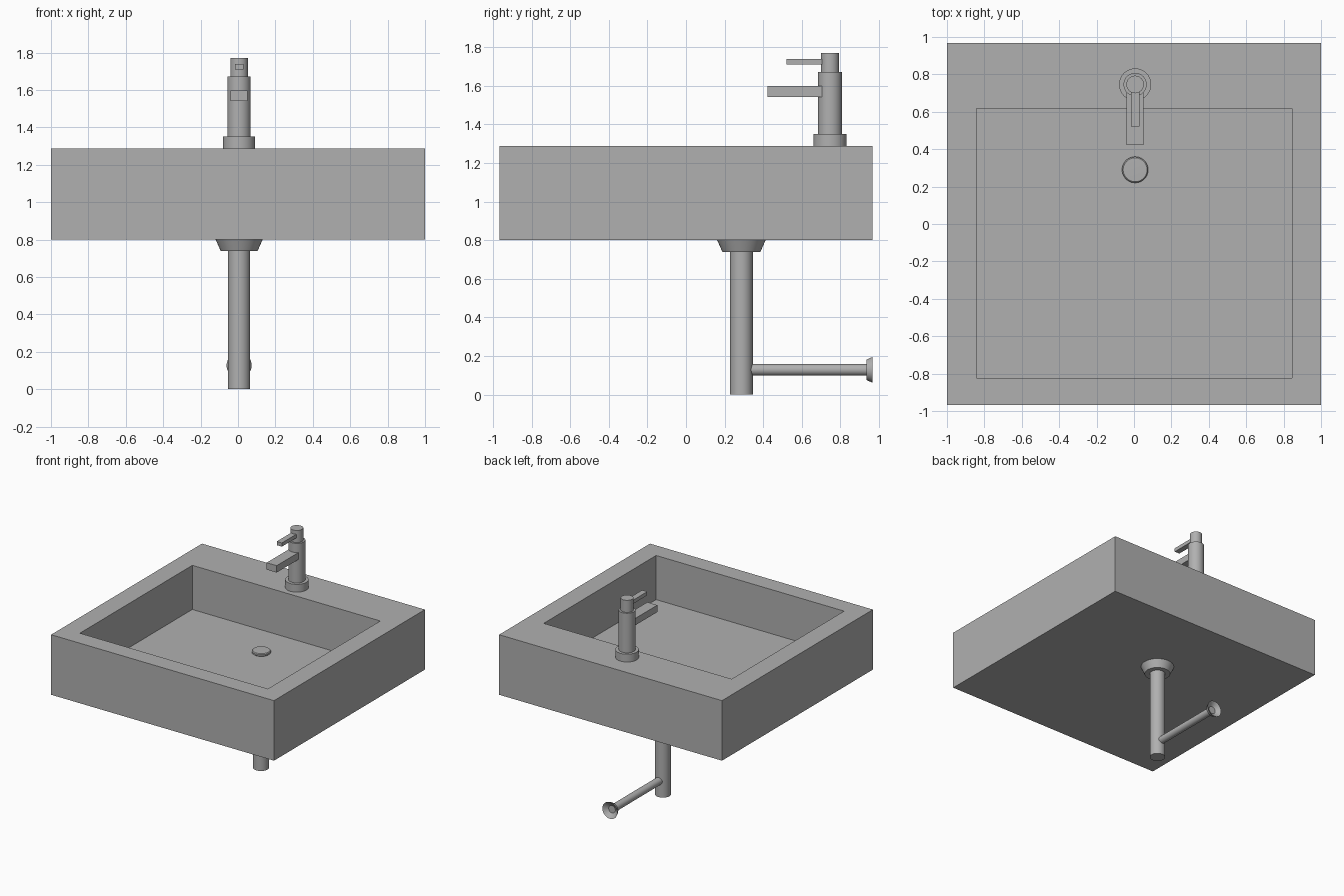
import bpy, bmesh, math
from mathutils import Matrix

if "Cube" in bpy.data.objects:
    bpy.data.objects.remove(bpy.data.objects["Cube"])

CX = 0.006      # shared centre of the plumbing
TAP_Y, DRAIN_Y = 0.746, 0.287

grey = bpy.data.materials.new("dark_grey")
grey.diffuse_color = (0.435, 0.435, 0.435, 1)
grey.use_nodes = True
grey.node_tree.nodes["Principled BSDF"].inputs["Base Color"].default_value = grey.diffuse_color


def finish(name, bm, smooth=False):
    bmesh.ops.recalc_face_normals(bm, faces=bm.faces[:])
    mesh = bpy.data.meshes.new(name)
    bm.to_mesh(mesh)
    bm.free()
    mesh.materials.append(grey)
    ob = bpy.data.objects.new(name, mesh)
    bpy.context.collection.objects.link(ob)
    if smooth:
        bpy.ops.object.select_all(action='DESELECT')
        ob.select_set(True)
        bpy.context.view_layer.objects.active = ob
        bpy.ops.object.shade_smooth_by_angle(angle=math.radians(30))
    return ob


def box(name, x0, x1, y0, y1, z0, z1):
    bm = bmesh.new()
    bmesh.ops.create_cube(bm, size=1)
    bmesh.ops.scale(bm, vec=(x1 - x0, y1 - y0, z1 - z0), verts=bm.verts)
    bmesh.ops.translate(bm, vec=((x0 + x1) / 2, (y0 + y1) / 2, (z0 + z1) / 2), verts=bm.verts)
    return finish(name, bm)


def lathe(name, profile, loc, along_y=False, sides=40):
    """Revolve (radius, height) points about z, or about y when along_y."""
    bm = bmesh.new()
    pts = [bm.verts.new((r, 0, h)) for r, h in profile]
    edges = [bm.edges.new(p) for p in zip(pts, pts[1:])]
    bmesh.ops.spin(bm, geom=pts + edges, cent=(0, 0, 0), axis=(0, 0, 1),
                   angle=math.tau, steps=sides, use_duplicate=False)
    bmesh.ops.remove_doubles(bm, verts=bm.verts[:], dist=1e-5)
    if along_y:
        bmesh.ops.transform(bm, matrix=Matrix.Rotation(-math.pi / 2, 4, 'X'), verts=bm.verts)
    bmesh.ops.translate(bm, vec=loc, verts=bm.verts)
    return finish(name, bm, True)


# Basin: solid block with a straight-walled recess, wide ledge at the back
basin = box("basin", -1, 1, -0.967, 0.967, 0.801, 1.288)
bm = bmesh.new()
bm.from_mesh(basin.data)
top = max(bm.faces, key=lambda f: f.calc_center_median().z)
bmesh.ops.inset_individual(bm, faces=[top], thickness=0.1)
for v in top.verts:
    v.co.x = 0.845 if v.co.x > 0 else -0.842
    v.co.y = 0.617 if v.co.y > 0 else -0.824
inner = bmesh.ops.extrude_discrete_faces(bm, faces=[top])["faces"][0]
bmesh.ops.translate(bm, vec=(0, 0, -0.358), verts=inner.verts)
bmesh.ops.remove_doubles(bm, verts=bm.verts[:], dist=1e-5)
bm.to_mesh(basin.data)
bm.free()

# Drain plug on the basin floor
lathe("drain_plug", [(0, 0), (0.064, 0), (0.07, 0.006), (0.07, 0.017), (0.064, 0.023), (0, 0.025)],
      (CX, DRAIN_Y + 0.003, 0.93))

# Tap: stepped column, spout and lever
lathe("tap_column", [(0, 1.288), (0.086, 1.288), (0.086, 1.351), (0.062, 1.351), (0.062, 1.672),
                     (0.047, 1.672), (0.047, 1.77), (0, 1.77)], (CX, TAP_Y, 0))
box("tap_spout", CX - 0.045, CX + 0.045, 0.423, TAP_Y - 0.03, 1.542, 1.598)
box("tap_lever", CX - 0.023, CX + 0.023, 0.521, TAP_Y - 0.02, 1.709, 1.739)

# Waste pipe with a flared collar under the basin
lathe("waste_pipe", [(0, 0), (0.059, 0), (0.059, 0.801), (0, 0.801)], (CX, DRAIN_Y, 0))
lathe("waste_collar", [(0.05, 0.738), (0.098, 0.738), (0.126, 0.801), (0.05, 0.801)],
      (CX, DRAIN_Y, 0))

# Outlet pipe running back to a cupped wall flange
lathe("outlet_pipe", [(0, 0.3), (0.03, 0.3), (0.03, 0.94), (0, 0.94)], (CX, 0, 0.128), True)
lathe("wall_flange", [(0.025, 0.935), (0.053, 0.935), (0.067, 0.967), (0.03, 0.939), (0.025, 0.935)],
      (CX, 0, 0.128), True)
